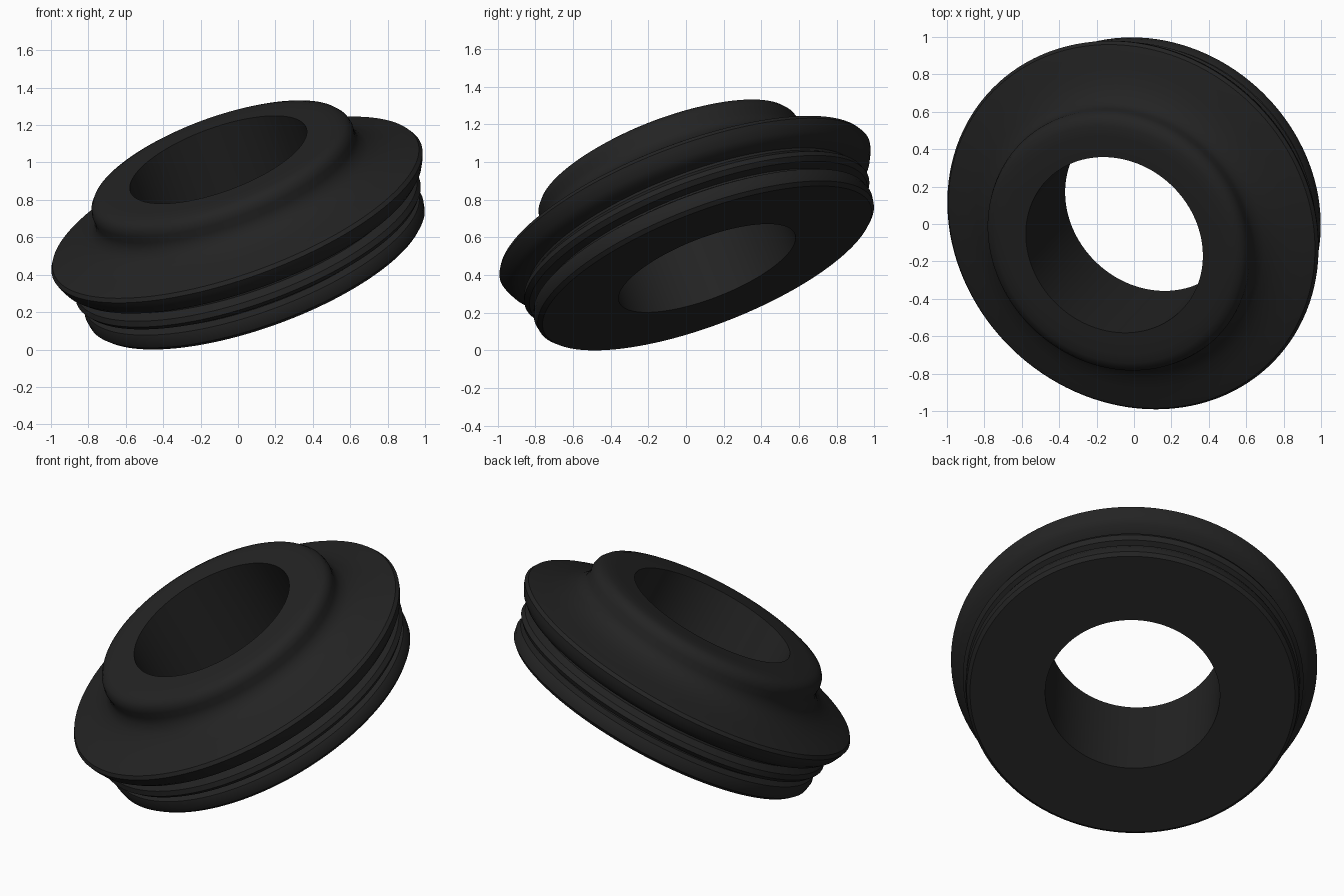
import bpy, bmesh, math
from mathutils import Matrix, Vector

if "Cube" in bpy.data.objects:
    bpy.data.objects.remove(bpy.data.objects["Cube"])

# Half cross-section of the grommet: (radius, height along the axis)
PROFILE = [
    (0.50, 0.0), (0.93, 0.0), (0.95, 0.02), (0.957, 0.06), (0.945, 0.095),   # lower lip
    (0.90, 0.112), (0.90, 0.122),                                           # lower groove
    (0.955, 0.135), (0.975, 0.16), (0.965, 0.19), (0.925, 0.218),           # middle ridge
    (0.925, 0.232),                                                         # upper groove
    (0.99, 0.25), (1.02, 0.28), (1.04, 0.32), (1.048, 0.345), (1.035, 0.366),  # wide flange
    (0.98, 0.385), (0.91, 0.403), (0.84, 0.43), (0.78, 0.462), (0.745, 0.50),  # fillet to neck
    (0.735, 0.54), (0.738, 0.58), (0.73, 0.612), (0.71, 0.637), (0.675, 0.65),  # neck
    (0.62, 0.655), (0.50, 0.655),                                           # top face
]
SEGMENTS = 128
THICKNESS = 0.655

rubber = bpy.data.materials.new("black rubber")
rubber.diffuse_color = (0.017, 0.017, 0.017, 1)
rubber.use_nodes = True
rubber.node_tree.nodes["Principled BSDF"].inputs["Base Color"].default_value = rubber.diffuse_color

# Revolve the closed section into a ring
bm = bmesh.new()
rings = []
for i in range(SEGMENTS):
    a = 2 * math.pi * i / SEGMENTS
    rings.append([bm.verts.new((r * math.cos(a), r * math.sin(a), h - THICKNESS / 2))
                  for r, h in PROFILE])
n = len(PROFILE)
for i in range(SEGMENTS):
    here, after = rings[i], rings[(i + 1) % SEGMENTS]
    for j in range(n):
        k = (j + 1) % n
        bm.faces.new((here[j], after[j], after[k], here[k]))
bmesh.ops.recalc_face_normals(bm, faces=bm.faces)

# Lean the ring over and rest it on the ground
tilt = math.radians(20)
bm.transform(Matrix.Rotation(-tilt, 4, 'Y') @ Matrix.Rotation(tilt, 4, 'X'))
low = min(v.co.z for v in bm.verts)
bmesh.ops.translate(bm, verts=bm.verts, vec=Vector((0, 0, -low)))

mesh = bpy.data.meshes.new("grommet_ring")
bm.to_mesh(mesh)
bm.free()
mesh.materials.append(rubber)
ring = bpy.data.objects.new("grommet_ring", mesh)
bpy.context.collection.objects.link(ring)

# Smooth shading with crisp rims
bpy.context.view_layer.objects.active = ring
ring.select_set(True)
bpy.ops.object.shade_smooth_by_angle(angle=math.radians(35))
